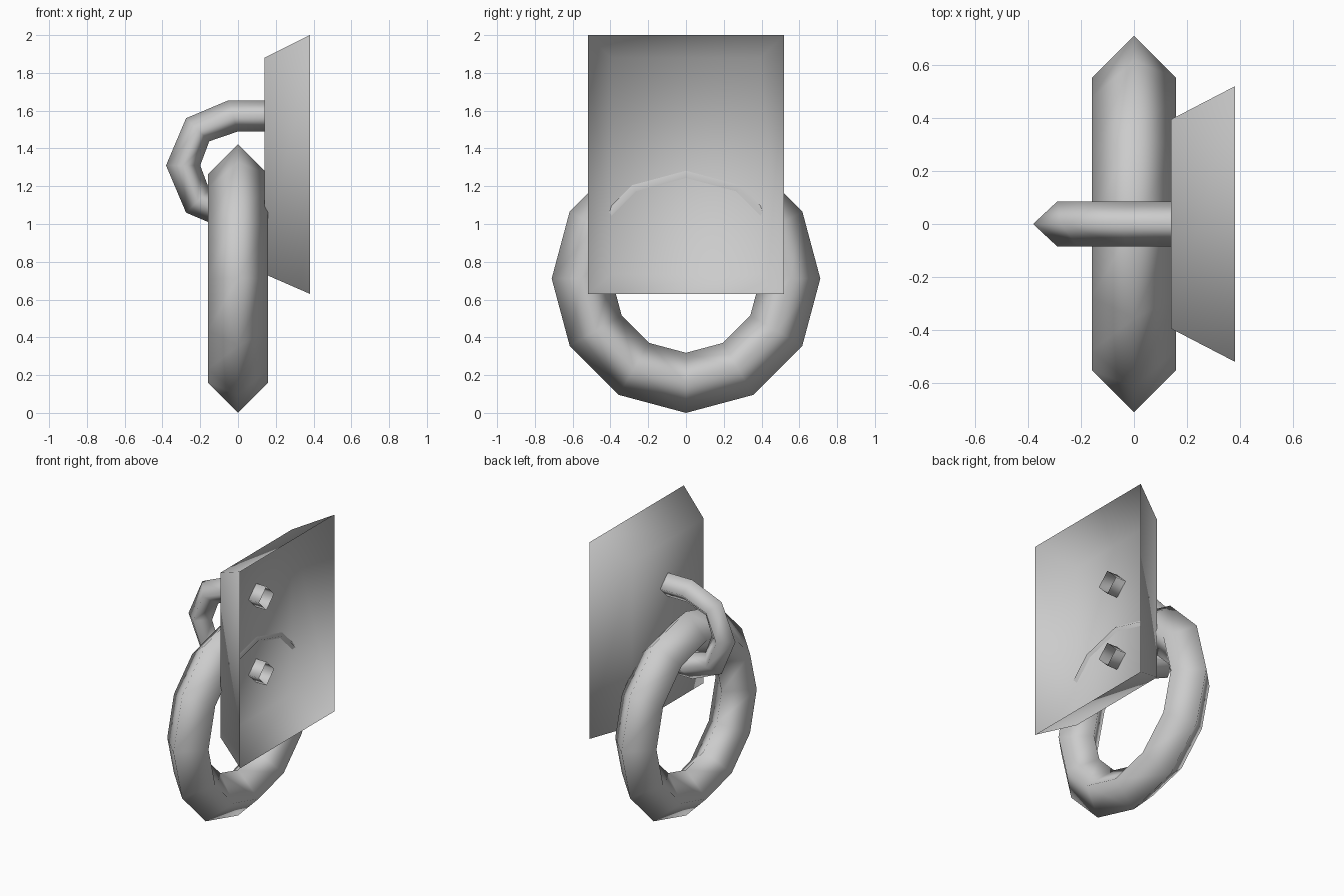
import bpy
from math import sin, cos, pi

if "Cube" in bpy.data.objects:
    bpy.data.objects.remove(bpy.data.objects["Cube"])


def make_mesh(name, verts, faces):
    mesh = bpy.data.meshes.new(name)
    mesh.from_pydata(verts, [], faces)
    mesh.shade_smooth()
    obj = bpy.data.objects.new(name, mesh)
    bpy.context.collection.objects.link(obj)
    return obj


def bridge(loops, closed=False):
    """Quad indices joining successive four-sided loops."""
    count = loops if closed else loops - 1
    faces = []
    for i in range(count):
        a, b = 4 * i, 4 * ((i + 1) % loops)
        for j in range(4):
            k = (j + 1) % 4
            faces.append((a + j, a + k, b + k, b + j))
    return faces


# Hanging ring: 12 segments with a diamond cross-section
SEG, MAJOR, MINOR, RING_Z = 12, 0.552, 0.159, 0.711
verts = []
for i in range(SEG):
    a = 2 * pi * i / SEG
    for j in range(4):
        r = MAJOR + MINOR * cos(j * pi / 2)
        verts.append((MINOR * sin(j * pi / 2), r * sin(a), RING_Z + r * cos(a)))
make_mesh("ring", verts, bridge(SEG, True))

# Staple holding the ring: open diamond tube, mirrored about its middle height
MID = 1.31
half = [((0.22, 0.345), (0.22, 0.18)),
        ((-0.05, 0.345), (0.0, 0.18)),
        ((-0.275, 0.25), (-0.152, 0.128))]
stations = half + [((-0.381, 0), (-0.2, 0))]
stations += [tuple((x, -z) for x, z in s) for s in reversed(half)]
verts = []
for (ox, oz), (ix, iz) in stations:
    mx, mz = (ox + ix) / 2, MID + (oz + iz) / 2
    verts += [(ox, 0, MID + oz), (mx, 0.084, mz),
              (ix, 0, MID + iz), (mx, -0.084, mz)]
make_mesh("staple", verts, bridge(len(stations)))

# Wall plate: tapered shell, open on its wide side
verts = []
for x, y, z0, z1 in ((0.14, 0.395, 0.735, 1.88), (0.381, 0.52, 0.63, 2.0)):
    verts += [(x, -y, z0), (x, -y, z1), (x, y, z1), (x, y, z0)]
make_mesh("wall_plate", verts, [(3, 2, 1, 0)] + bridge(2))

# Consistent outward normals
import bmesh
for obj in bpy.context.collection.objects:
    bm = bmesh.new()
    bm.from_mesh(obj.data)
    bmesh.ops.recalc_face_normals(bm, faces=bm.faces)
    bm.to_mesh(obj.data)
    bm.free()
